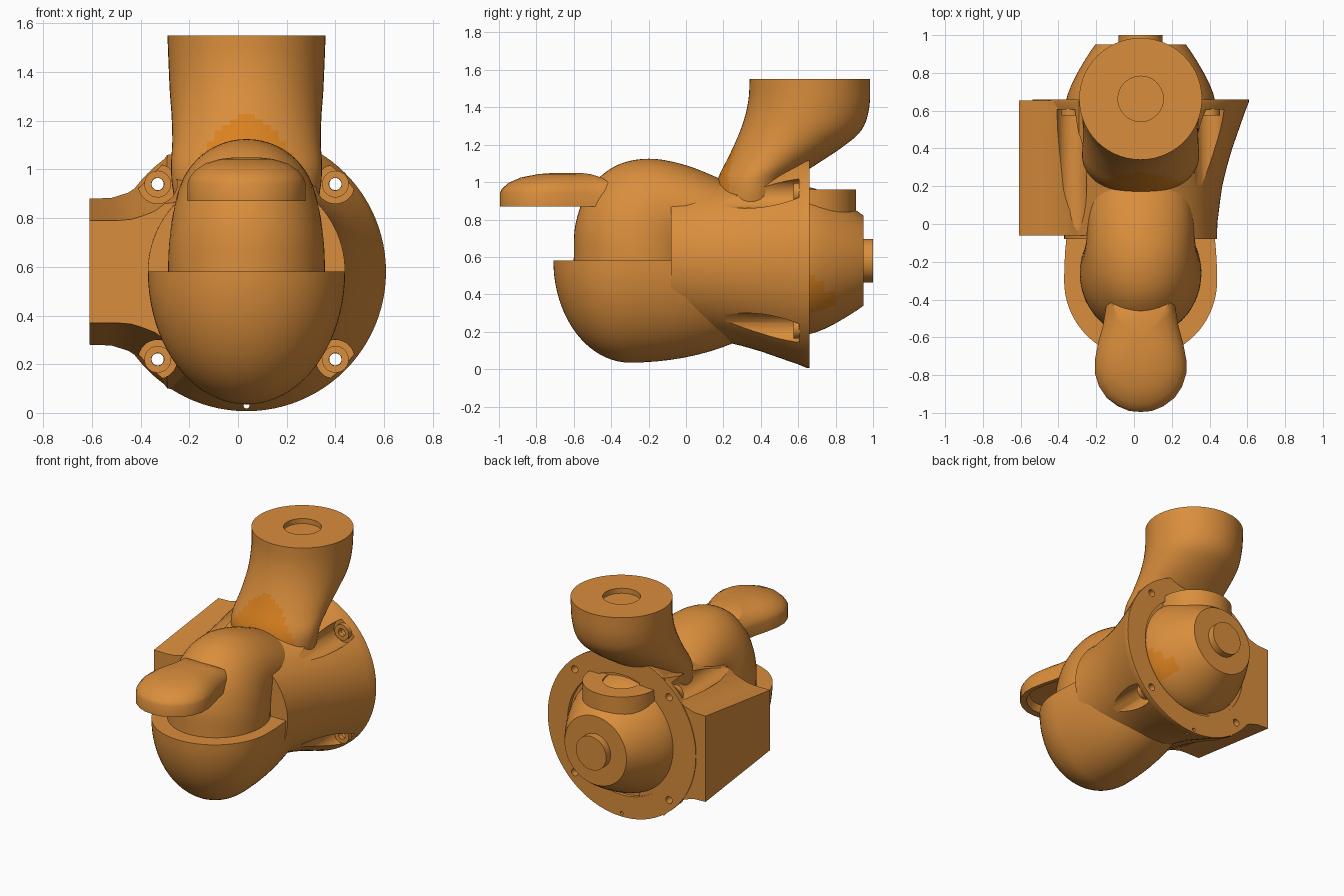
import bpy, bmesh, math
from mathutils import Vector, Matrix

CX, CZ = 0.035, 0.58          # main axis of the housing
old = bpy.data.objects.get("Cube")
if old:
    bpy.data.objects.remove(old, do_unlink=True)


def material(name, rgb):
    m = bpy.data.materials.new(name)
    m.use_nodes = True
    m.diffuse_color = (*rgb, 1)
    m.node_tree.nodes["Principled BSDF"].inputs["Base Color"].default_value = (*rgb, 1)
    return m


ORANGE = material("warm_orange", (0.70, 0.27, 0.045))
VIVID = material("vivid_orange", (0.70, 0.22, 0.014))


def skin(name, rings, closed=False, angle=35):
    """Join rings of equal length into a capped (or looped) skin."""
    bm = bmesh.new()
    vr = [[bm.verts.new(p) for p in ring] for ring in rings]
    n = len(rings[0])
    for a, b in zip(vr, vr[1:] + (vr[:1] if closed else [])):
        for i in range(n):
            j = (i + 1) % n
            bm.faces.new((a[i], a[j], b[j], b[i]))
    if not closed:
        bm.faces.new(vr[0])
        bm.faces.new(vr[-1])
    bmesh.ops.remove_doubles(bm, verts=bm.verts, dist=1e-5)
    bmesh.ops.recalc_face_normals(bm, faces=bm.faces)
    me = bpy.data.meshes.new(name)
    bm.to_mesh(me)
    bm.free()
    ob = bpy.data.objects.new(name, me)
    bpy.context.collection.objects.link(ob)
    me.materials.append(ORANGE)
    me.materials.append(VIVID)
    smooth(ob, angle)
    return ob


def smooth(ob, angle=35):
    bpy.ops.object.select_all(action='DESELECT')
    ob.select_set(True)
    bpy.context.view_layer.objects.active = ob
    bpy.ops.object.shade_smooth_by_angle(angle=math.radians(angle))


def revolve(name, profile, axis='Y', x=CX, y=0.0, z=CZ, n=64, closed=False):
    """Turn (radius, height) points around an axis through x, y, z."""
    rings = []
    for r, h in profile:
        ring = []
        for i in range(n):
            t = math.tau * i / n
            c, s = r * math.cos(t), r * math.sin(t)
            ring.append((x + c, y + h, z + s) if axis == 'Y' else (x + c, y + s, z + h))
        rings.append(ring)
    return skin(name, rings, closed)


def rod(name, r, a, b, **kw):
    return revolve(name, [(r, a), (r, b)], **kw)


def tube(name, sections, steps=5, n=56):
    """Smooth loft of ellipses, each spanning a front and back point in the side plane."""
    rows = [Vector((*f, *b))[:] + (w,) for f, b, w in sections]
    dense = []
    for i in range(len(rows) - 1):
        p = [rows[max(i - 1, 0)], rows[i], rows[i + 1], rows[min(i + 2, len(rows) - 1)]]
        for k in range(steps):
            t = k / steps
            dense.append([b + .5 * t * (c - a + t * (2 * a - 5 * b + 4 * c - d
                          + t * (3 * (b - c) + d - a))) for a, b, c, d in zip(*p)])
    dense.append(rows[-1])
    rings = []
    for fy, fz, by, bz, w in dense:
        ring = []
        for i in range(n):
            t = math.tau * i / n
            k = (1 - math.cos(t)) / 2
            ring.append((CX + w * math.sin(t), fy + (by - fy) * k, fz + (bz - fz) * k))
        rings.append(ring)
    return skin(name, rings)


def cut(ob, cutters):
    for c in cutters:
        m = ob.modifiers.new("cut", 'BOOLEAN')
        m.operation, m.object, m.solver = 'DIFFERENCE', c, 'EXACT'
        bpy.context.view_layer.objects.active = ob
        bpy.ops.object.modifier_apply(modifier=m.name)
    smooth(ob)


def discard(cutters):
    for c in cutters:
        bpy.data.objects.remove(c, do_unlink=True)


def paint(ob, rule):
    for p in ob.data.polygons:
        p.material_index = int(rule(p.center, p.normal))


# Flared housing with a rear flange and a shallow seat for the cap
housing = revolve("flared_housing", [
    (0, -.08), (.405, -.08), (.406, 0), (.418, .1), (.432, .2), (.456, .3), (.485, .4),
    (.52, .5), (.555, .6), (.573, .645), (.573, .66), (.42, .66), (.42, .635), (0, .635)], n=96)

# Side outlet with concave flanks, tapering to the front
def outlet_ring(y, upper):
    return [(x, y, CZ + h) for x, h in upper] + [(x, y, CZ - h) for x, h in reversed(upper)]

side_outlet = skin("side_outlet", [
    outlet_ring(-.06, [(-.61, .21), (-.5, .21), (-.44, .215), (-.39, .23), (-.34, .25), (-.3, .28), (-.1, .3)]),
    outlet_ring(.655, [(-.61, .3), (-.52, .303), (-.45, .325), (-.39, .365), (-.34, .415), (-.29, .48), (-.1, .5)])])

# Screw pockets and through holes
cutters = []
corners = [(CX + sx * .365, CZ + sz * .36) for sx in (-1, 1) for sz in (-1, 1)]
for x, z in corners:
    cutters.append(rod("pocket_cutter", .08, -.2, .605, x=x, z=z, n=32))
    cutters.append(rod("hole_cutter", .025, .4, .8, x=x, z=z, n=24))
cutters.append(rod("drain_cutter", .012, .5, .8, z=.03, n=16))
cut(housing, cutters)
cut(side_outlet, cutters)
discard(cutters)
for i, (x, z) in enumerate(corners):
    revolve(f"screw_boss_{i + 1}", [(.026, .575), (.055, .575), (.055, .61), (.026, .61)],
            x=x, z=z, n=32, closed=True)

# Rear cap, its end knob and the upright stub
cap = revolve("rear_cap", [(0, .6), (.4, .6), (.395, .65), (.385, .69), (.365, .74), (.335, .8),
                           (.3, .86), (.265, .915), (.24, .95), (0, .95)])
paint(cap, lambda c, n: c.x > CX + .1 and c.z < CZ - .05 and c.y < .83
      and c.z > .1 + .3 * c.y and c.z < 1.19 - c.y)
rod("end_knob", .117, .94, 1.0, n=48)
stub = rod("upright_stub", .25, .55, .96, axis='Z', y=.66, z=0)

# Curved inlet neck with a vivid front arch
neck = tube("inlet_neck", [
    ((.14, .8), (.54, .8), .28), ((.15, .93), (.55, .93), .305), ((.175, 1.03), (.57, 1.01), .31),
    ((.23, 1.14), (.69, 1.09), .305), ((.28, 1.25), (.84, 1.19), .308),
    ((.315, 1.35), (.94, 1.28), .315), ((.335, 1.45), (.98, 1.4), .32), ((.34, 1.55), (.985, 1.55), .325)])
paint(neck, lambda c, n: n.y < 0 and c.y < .36 and c.z < 1.22 - 4.5 * (c.x - CX) ** 2)

# Round recesses in the neck mouth and the stub
for ob, top in ((neck, 1.55), (stub, .96)):
    recess = rod("recess_cutter", .12, top - .035, top + .1, axis='Z', y=.6625, z=0, n=48)
    cut(ob, [recess])
    discard([recess])

# Bowl: lower half ellipsoid, stretched back into the housing
arc = [(.405 * math.cos(t), -.545 * math.sin(t)) for t in [i * math.pi / 40 for i in range(21)]]
bowl = revolve("lower_bowl", [(0, 0)] + arc, axis='Z', n=72)
for v in bowl.data.vertices:
    v.co.y = v.co.y * (.94 / .405 if v.co.y > 0 else 1.01) - .3

# Rounded elbow rising from the bowl and bending back
tube("upper_elbow", [
    ((-.6, .5), (.08, .5), .32), ((-.6, .6), (.08, .53), .322), ((-.59, .78), (.08, .55), .32),
    ((-.52, .96), (.08, .56), .31), ((-.38, 1.085), (.08, .57), .295), ((-.2, 1.125), (.09, .57), .285),
    ((0, 1.09), (.13, .57), .28), ((.2, 1.01), (.25, .57), .27)])

# Paddle-shaped lever, domed above and hollow below
half = [(0, -.995), (.06, -.99), (.12, -.965), (.18, -.92), (.22, -.86), (.242, -.79), (.242, -.72),
        (.225, -.63), (.2, -.54), (.185, -.45), (.18, -.38)]
outline = half + [(-x, y) for x, y in reversed(half[1:])]
levels = [(0, .93), (.82, .92), (.87, .87), (1, .87), (1, .945), (.97, .965), (.88, .995),
          (.7, 1.025), (.45, 1.043), (.2, 1.05), (0, 1.05)]
skin("paddle_lever", [[(CX + x * s, -.62 + (y + .62) * s, z) for x, y in outline] for s, z in levels])
